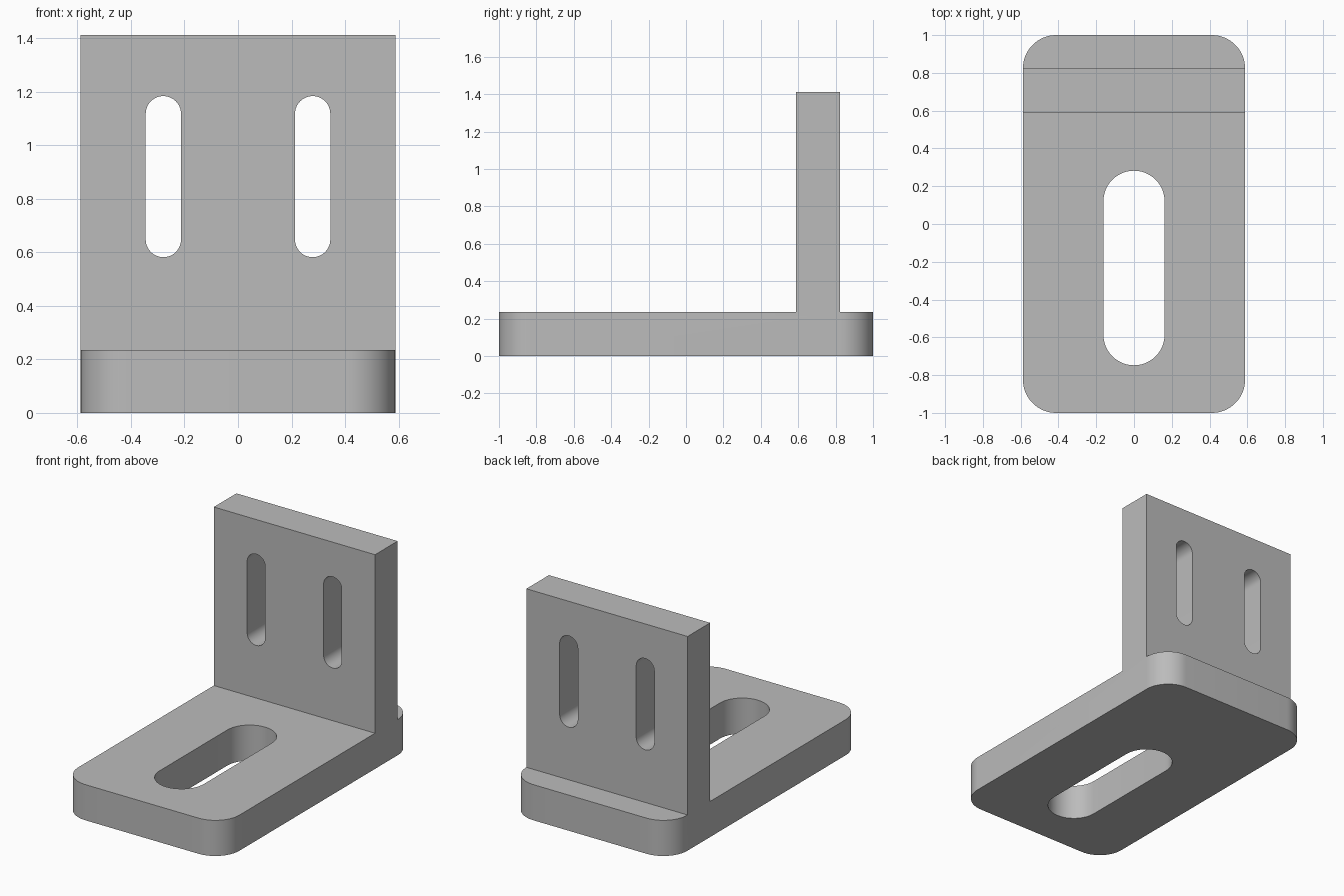
import bpy, bmesh
from math import pi, cos, sin
from mathutils import Matrix, Vector

cube = bpy.data.objects.get("Cube")
if cube:
    bpy.data.objects.remove(cube, do_unlink=True)

HALF_W, BASE_H, TOP, RADIUS = 0.588, 0.235, 1.412, 0.176
WALL_FRONT, WALL_BACK = 0.588, 0.823

grey = bpy.data.materials.new("plain grey")
colour = (0.5, 0.5, 0.5, 1)
grey.diffuse_color = colour
grey.use_nodes = True
grey.node_tree.nodes["Principled BSDF"].inputs["Base Color"].default_value = colour


def prism(name, points, direction):
    """Extrude a closed outline along a direction into a solid object."""
    bm = bmesh.new()
    face = bm.faces.new([bm.verts.new(p) for p in points])
    out = bmesh.ops.extrude_face_region(bm, geom=[face])["geom"]
    moved = [v for v in out if isinstance(v, bmesh.types.BMVert)]
    bmesh.ops.translate(bm, verts=moved, vec=direction)
    bmesh.ops.recalc_face_normals(bm, faces=bm.faces)
    mesh = bpy.data.meshes.new(name)
    bm.to_mesh(mesh)
    bm.free()
    mesh.materials.append(grey)
    obj = bpy.data.objects.new(name, mesh)
    bpy.context.collection.objects.link(obj)
    return obj


def slot_outline(radius, low, high, steps=24):
    """Stadium outline, long along its second axis."""
    pts = []
    for centre, start in ((high - radius, 0), (low + radius, pi)):
        for i in range(steps + 1):
            a = start + pi * i / steps
            pts.append((radius * cos(a), centre + radius * sin(a)))
    return pts


# Side profile of base plate and upright wall, swept across the width
profile = [(-1, 0), (1, 0), (1, BASE_H), (WALL_BACK, BASE_H), (WALL_BACK, TOP),
           (WALL_FRONT, TOP), (WALL_FRONT, BASE_H), (-1, BASE_H)]
bracket = prism("angle_bracket", [(-HALF_W, y, z) for y, z in profile],
                Vector((2 * HALF_W, 0, 0)))

# Round the four upright corners of the base plate
bm = bmesh.new()
bm.from_mesh(bracket.data)
corners = [e for e in bm.edges
           if all(abs(v.co.y) > 0.99 for v in e.verts)
           and abs(e.verts[0].co.z - e.verts[1].co.z) > 0.1]
bmesh.ops.bevel(bm, geom=corners, offset=RADIUS, segments=16, profile=0.5,
                affect='EDGES', clamp_overlap=False)
bm.to_mesh(bracket.data)
bm.free()

# Slot cutters: one through the base, a pair through the wall
cutters = [prism("base_slot_cutter",
                 [(x, y, -0.1) for x, y in slot_outline(0.162, -0.748, 0.282)],
                 Vector((0, 0, BASE_H + 0.2)))]
for side, x0 in (("left", 0.279), ("right", -0.279)):
    cutters.append(prism(side + "_wall_slot_cutter",
                         [(x0 + x, WALL_FRONT - 0.1, z)
                          for x, z in slot_outline(0.066, 0.582, 1.184)],
                         Vector((0, 0.5, 0))))
for cutter in cutters:
    cutter.hide_render = True
    cutter.hide_viewport = False
    mod = bracket.modifiers.new(cutter.name, 'BOOLEAN')
    mod.operation = 'DIFFERENCE'
    mod.solver = 'EXACT'
    mod.object = cutter

# Apply the cuts, drop the cutters and smooth the round surfaces
bpy.ops.object.select_all(action='DESELECT')
bracket.select_set(True)
bpy.context.view_layer.objects.active = bracket
for mod in list(bracket.modifiers):
    bpy.ops.object.modifier_apply(modifier=mod.name)
for cutter in cutters:
    bpy.data.objects.remove(cutter, do_unlink=True)
bpy.ops.object.shade_smooth_by_angle(angle=pi / 6)
